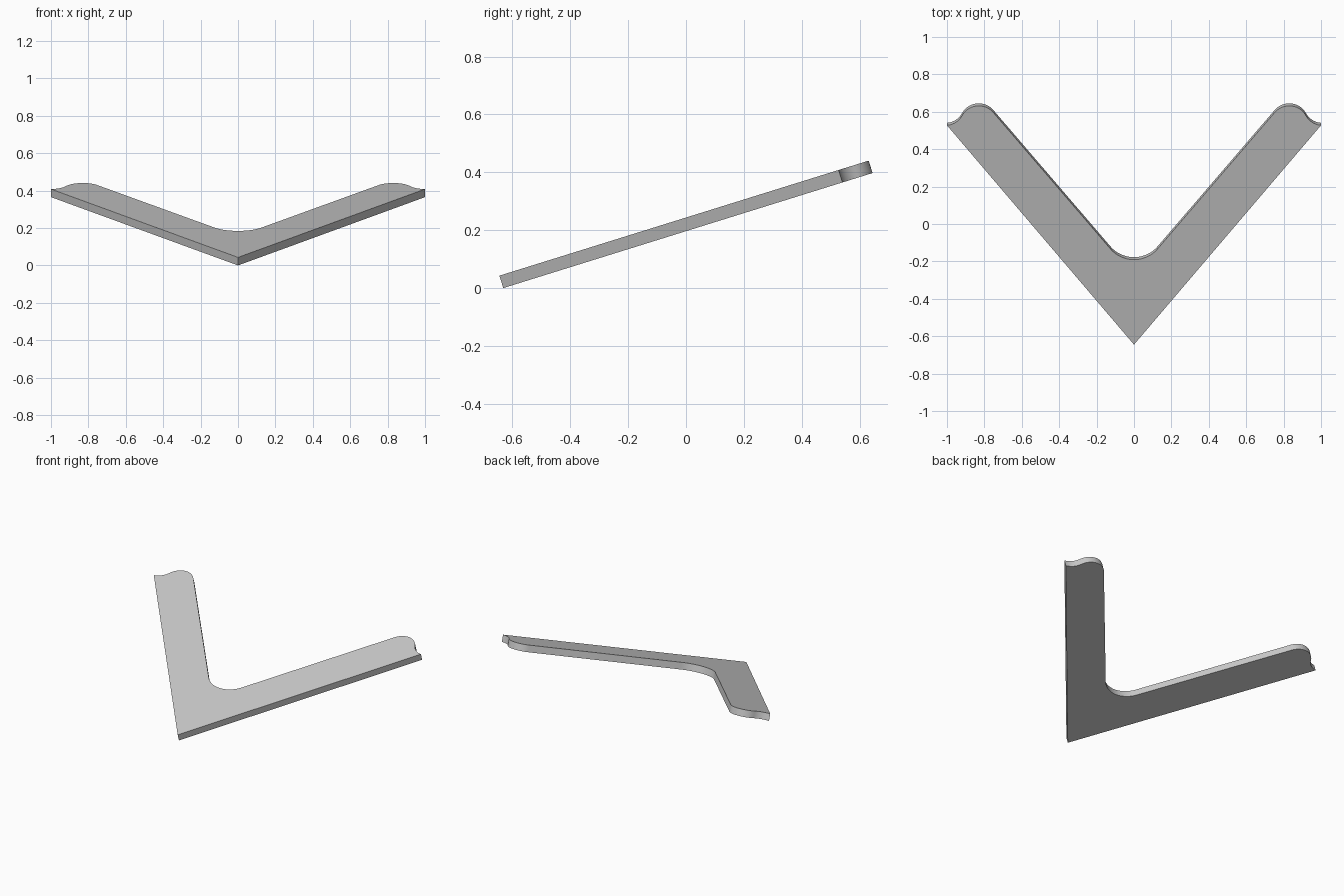
import bpy
import bmesh
from math import radians, sin, cos, atan
from mathutils import Matrix, Vector

cube = bpy.data.objects.get("Cube")
if cube:
    bpy.data.objects.remove(cube, do_unlink=True)

THICKNESS = 0.045
TILT = radians(17.3)
END = 1.228                 # length along the slope at the outer corners
ARM = atan(END)             # direction of each arm
BUMP = 0.1                  # radius of the rounded arm ends
CROOK = 0.162               # radius of the inner corner


def arc(cx, cy, r, start, stop, steps):
    """Points on an arc; the angle is measured from straight up, towards +x."""
    angles = [start + (stop - start) * i / steps for i in range(steps + 1)]
    return [(cx + r * sin(a), cy + r * cos(a)) for a in angles]


# Half outline: outer corner, wavy arm end, inner edge, rounded crook
bend = radians(63)
peak_x, peak_y = 0.83, 1.337 - BUMP
hollow_x = peak_x + 2 * BUMP * sin(bend)
hollow_y = peak_y + 2 * BUMP * cos(bend)
hollow = arc(hollow_x, hollow_y, BUMP, radians(185), radians(180) + bend, 10)
hollow[0] = (1.0, END)
bump = arc(peak_x, peak_y, BUMP, bend, -ARM, 18)
crook = arc(0, 0.476 + CROOK, CROOK, radians(180) - ARM, radians(180), 12)
half = hollow + bump[1:] + crook
outline = [(0, 0)] + half + [(-x, y) for x, y in reversed(half[:-1])]

# Extrude the outline into a plate, then tilt it up towards the back
bm = bmesh.new()
face = bm.faces.new([bm.verts.new((x, y, 0)) for x, y in outline])
ext = bmesh.ops.extrude_face_region(bm, geom=[face])
moved = [g for g in ext["geom"] if isinstance(g, bmesh.types.BMVert)]
bmesh.ops.translate(bm, verts=moved, vec=Vector((0, 0, -THICKNESS)))
bmesh.ops.recalc_face_normals(bm, faces=bm.faces[:])
place = Matrix.Translation((0, -0.645, THICKNESS * cos(TILT))) @ Matrix.Rotation(TILT, 4, "X")
bmesh.ops.transform(bm, matrix=place, verts=bm.verts[:])

mesh = bpy.data.meshes.new("angled_plate")
bm.to_mesh(mesh)
bm.free()
plate = bpy.data.objects.new("angled_plate", mesh)
bpy.context.collection.objects.link(plate)

# Plain grey finish
grey = bpy.data.materials.new("light_grey")
grey.use_nodes = True
colour = (0.58, 0.58, 0.58, 1)
grey.diffuse_color = colour
grey.node_tree.nodes["Principled BSDF"].inputs["Base Color"].default_value = colour
mesh.materials.append(grey)

# Smooth the rounded edges, keep the corners sharp
bpy.ops.object.select_all(action="DESELECT")
plate.select_set(True)
bpy.context.view_layer.objects.active = plate
bpy.ops.object.shade_smooth_by_angle(angle=radians(30))
